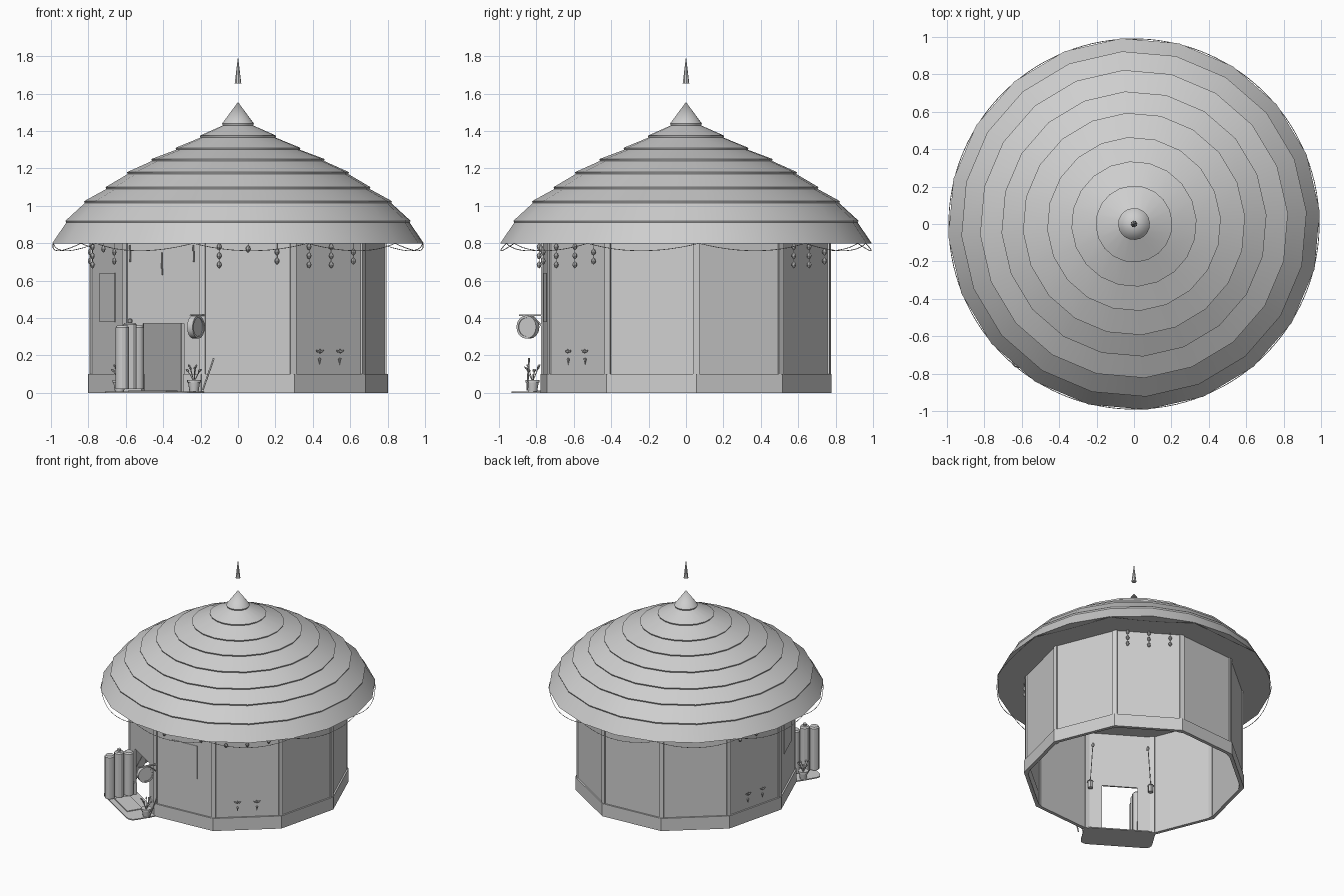
import bpy, bmesh, math
from mathutils import Vector, Matrix

cube = bpy.data.objects.get("Cube")
if cube:
    bpy.data.objects.remove(cube)

GREY = (0.62, 0.62, 0.62, 1)
grey = bpy.data.materials.new("plain_grey")
grey.use_nodes = True
grey.diffuse_color = GREY
grey.node_tree.nodes["Principled BSDF"].inputs["Base Color"].default_value = GREY

DOOR = -122        # compass direction of the doorway
R = 0.79           # wall corner radius
AP = R * math.cos(math.pi / 10)
HALF = R * math.sin(math.pi / 10)


def frame(angle):
    """Wall frame: local x along the wall, y outward, z up."""
    a = math.radians(DOOR + angle)
    n = Vector((math.cos(a), math.sin(a), 0))
    t = Vector((-math.sin(a), math.cos(a), 0))
    m = Matrix.Identity(4)
    for i in range(3):
        m[i][0], m[i][1] = t[i], n[i]
    return m


def finish(name, bm, matrix, smooth=True):
    bm.transform(matrix)
    bmesh.ops.recalc_face_normals(bm, faces=bm.faces)
    me = bpy.data.meshes.new(name)
    bm.to_mesh(me)
    bm.free()
    me.materials.append(grey)
    if smooth:
        me.shade_smooth()
        me.set_sharp_from_angle(angle=math.radians(30))
    ob = bpy.data.objects.new(name, me)
    bpy.context.collection.objects.link(ob)
    return ob


def box(name, angle, w, d, z, round_corners=0):
    """Box from (min, max) spans along, out of and up the wall."""
    bm = bmesh.new()
    bmesh.ops.create_cube(bm, size=1)
    for v in bm.verts:
        v.co = [span[0] if c < 0 else span[1] for c, span in zip(v.co, (w, d, z))]
    if round_corners:
        upright = [e for e in bm.edges if abs(e.verts[0].co.z - e.verts[1].co.z) > 0.001]
        bmesh.ops.bevel(bm, geom=upright, offset=round_corners, segments=5,
                        profile=0.5, affect='EDGES')
    return finish(name, bm, frame(angle), False)


def lathe(name, profile, angle=0, pos=(0, 0, 0), segs=10, turn=None):
    """Spin a (radius, height) profile, placed in a wall frame."""
    bm = bmesh.new()
    rings = []
    for r, z in profile:
        if r == 0:
            rings.append([bm.verts.new((0, 0, z))] * segs)
        else:
            rings.append([bm.verts.new((r * math.sin(2 * math.pi * i / segs),
                                        r * math.cos(2 * math.pi * i / segs), z))
                          for i in range(segs)])
    for a, b in zip(rings, rings[1:]):
        for i in range(segs):
            j = (i + 1) % segs
            bm.faces.new(list(dict.fromkeys((a[i], a[j], b[j], b[i]))))
    m = frame(angle) @ Matrix.Translation(pos)
    return finish(name, bm, m @ turn if turn else m)


def rod(name, angle, points, radius):
    """Thin tube through points of a wall frame."""
    cu = bpy.data.curves.new(name, 'CURVE')
    cu.dimensions = '3D'
    cu.bevel_depth = radius
    cu.bevel_resolution = 1
    cu.use_fill_caps = True
    sp = cu.splines.new('POLY')
    sp.points.add(len(points) - 1)
    m = frame(angle)
    for p, co in zip(sp.points, points):
        p.co = (*(m @ Vector(co)), 1)
    cu.materials.append(grey)
    ob = bpy.data.objects.new(name, cu)
    bpy.context.collection.objects.link(ob)
    return ob


# Ten-sided wall, plinth and corner posts, with a gap for the doorway
DW, DH = 0.13, 0.37
for k in range(10):
    a = 36 * k
    wall, base = (AP - 0.012, AP), (AP - 0.014, AP + 0.012)
    if k == 0:
        for s in (-1, 1):
            side = sorted((s * DW, s * HALF))
            box("door_side_wall", a, side, wall, (0, 0.82))
            box("door_side_plinth", a, side, base, (0, 0.1))
        box("wall_over_door", a, (-DW, DW), wall, (DH, 0.82))
    else:
        box("wall_panel", a, (-HALF, HALF), wall, (0, 0.82))
        box("plinth", a, (-HALF - 0.004, HALF + 0.004), base, (0, 0.1))
    box("corner_post", a + 18, (-0.017, 0.017), (R - 0.025, R + 0.004), (0, 0.81))

# Stepped roof with a flat underside
tiers = [(0.085, 1.44), (0.205, 1.375), (0.335, 1.31), (0.465, 1.25), (0.595, 1.18),
         (0.71, 1.10), (0.825, 1.025), (0.925, 0.92)]
profile = [(0, 1.555)]
for r, z in tiers:
    profile += [(r, z), (r - 0.004, z - 0.01)]
profile += [(0.995, 0.80), (0, 0.80)]
lathe("thatched_roof", profile, segs=20)

# Floating spike above the roof
lathe("roof_spike", [(0, 1.655), (0.018, 1.655), (0, 1.8)], segs=8)

# Cord swags under the eave
for k in range(10):
    pts = []
    for i in range(13):
        f = i / 12
        a = math.radians(36 * (f - 0.5))
        pts.append((math.sin(a) * 0.99, math.cos(a) * 0.99, 0.8 - 0.16 * f * (1 - f)))
    rod("eave_swag", 36 * k, pts, 0.002)

# Window plates on both sides of the doorway
for a in (-36, 36):
    box("window", a, (-0.11, 0.11), (AP, AP + 0.004), (0.38, 0.64))

# Strings of beads hanging along the wall tops
bead = [(0, -0.02), (0.009, -0.012), (0.013, 0), (0.009, 0.012), (0, 0.02)]
for a in (-72, -36, 36, 72, 180):
    for w, drop in ((-0.155, 0.685), (0, 0.685), (0.155, 0.705)):
        if w == 0 and abs(a) == 36:
            drop = 0.77
        rod("bead_string", a, [(w, AP + 0.025, 0.8), (w, AP + 0.025, drop)], 0.0015)
        z = drop
        while z < 0.79:
            lathe("bead", bead, a, (w, AP + 0.025, z), 8)
            z += 0.048

# Small sprigs and droplets fixed to the side walls
leaf = [(0, -0.012), (0.006, -0.004), (0.006, 0.004), (0, 0.014)]
for a in (-72, 72):
    for w in (-0.07, 0.07):
        lathe("sprig_drop", [(0, -0.022), (0.006, 0), (0.009, 0.012), (0, 0.018)],
              a, (w, AP + 0.012, 0.17), 6)
        for s in (-1, 0, 1):
            lathe("sprig_leaf", leaf, a, (w + s * 0.014, AP + 0.014, 0.222), 6,
                  Matrix.Rotation(s * 1.1, 4, 'Y'))

# Doorstep and mat
box("doorstep", 0, (-0.26, 0.26), (AP - 0.03, 0.96), (0, 0.008), 0.05)
box("door_mat", 0, (-0.12, 0.12), (0.8, 0.92), (0.008, 0.014))

# Open door made of three round planks, with a knob on the middle one
for d, top in ((0.80, 0.35), (0.875, 0.365), (0.95, 0.35)):
    lathe("door_plank", [(0, 0.02), (0.036, 0.02), (0.036, top), (0.028, top + 0.01),
                         (0, top + 0.01)], 0, (-0.135, d, 0), 12)
lathe("door_knob", [(0, -0.016), (0.014, -0.008), (0.014, 0.008), (0, 0.016)],
      0, (-0.135, 0.875, 0.385), 10)

# Potted plants on both sides of the doorway
for s in (-1, 1):
    pos = Vector((s * 0.235, 0.82, 0))
    lathe("plant_pot", [(0, 0.005), (0.024, 0.005), (0.032, 0.055), (0.038, 0.055),
                        (0.038, 0.07), (0.03, 0.07), (0, 0.062)], 0, pos, 12)
    for i in range(7):
        b = 2 * math.pi * i / 7
        tip = pos + Vector((0.035 * math.cos(b), 0.035 * math.sin(b), 0.12 + 0.012 * (i % 3)))
        rod("plant_stem", 0, [pos + Vector((0, 0, 0.06)), tip], 0.002)
        lathe("plant_leaf", leaf, 0, tip, 6, Matrix.Rotation(0.9, 4, (-math.sin(b), math.cos(b), 0)))

# Round sign hanging from a bracket on the right of the doorway
rod("sign_bracket", 0, [(0.257, AP, 0.415), (0.257, 0.89, 0.415)], 0.006)
rod("sign_brace", 0, [(0.257, AP, 0.36), (0.257, 0.81, 0.415)], 0.004)
lathe("round_sign", [(0, -0.012), (0.05, -0.012), (0.05, -0.017), (0.062, -0.017),
                     (0.062, 0.017), (0.05, 0.017), (0.05, 0.012), (0, 0.012)],
      0, (0.257, 0.836, 0.352), 16, Matrix.Rotation(math.pi / 2, 4, 'Y'))

# Leaning stick beside the sign
rod("leaning_stick", 0, [(0.29, 0.82, 0.015), (0.335, 0.78, 0.185)], 0.005)

# Hanging twigs over the doorway
for w, low, high in ((0, 0.63, 0.75), (0.2, 0.7, 0.79), (-0.2, 0.7, 0.79)):
    rod("hanging_twig", 0, [(w, AP + 0.02, high), (w + 0.004, AP + 0.02, low)], 0.004)

# Lanterns on cords inside the doorway wall
for s in (-1, 1):
    w, d = s * 0.2, AP - 0.05
    rod("lantern_cord", 0, [(w, d, 0.7), (w + s * 0.02, d, 0.38)], 0.003)
    lathe("lantern", [(0, 0.32), (0.02, 0.32), (0.02, 0.37), (0.025, 0.372), (0, 0.395)],
          0, (w + s * 0.02, d, 0), 6)
    lathe("cord_knot", bead, 0, (w, d, 0.68), 6)
